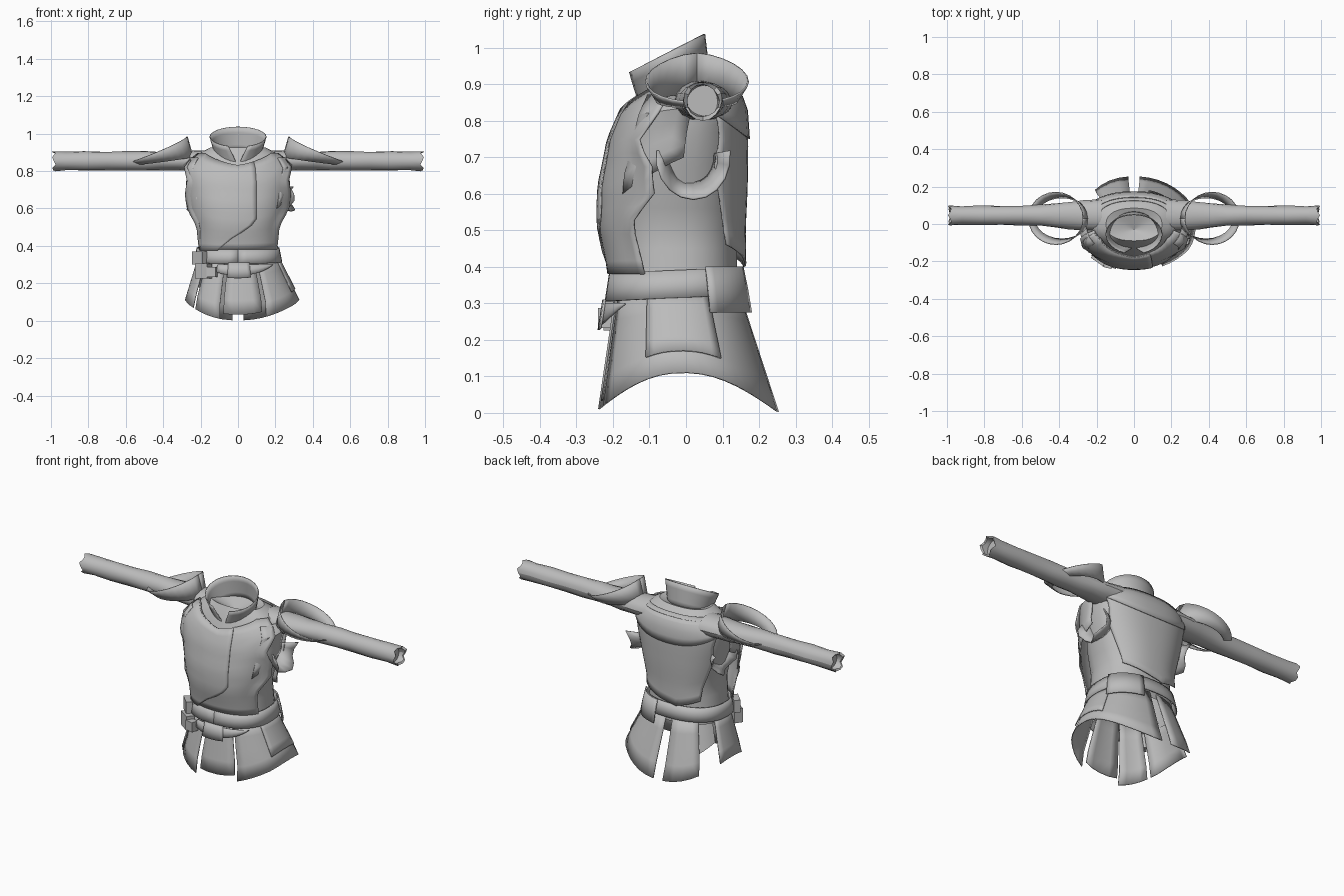
import bpy, math
from math import sin, cos, pi, radians
from mathutils import Vector

cube = bpy.data.objects.get("Cube")
if cube:
    bpy.data.objects.remove(cube, do_unlink=True)

grey = bpy.data.materials.new("cloth grey")
grey.use_nodes = True
grey.diffuse_color = (0.5, 0.5, 0.5, 1)
grey.node_tree.nodes["Principled BSDF"].inputs["Base Color"].default_value = (0.5, 0.5, 0.5, 1)


def lerp(a, b, t):
    return a + (b - a) * t


def table(rows, t):
    """Interpolate rows of (key, values...) at t."""
    if t <= rows[0][0]:
        return rows[0][1:]
    for lo, hi in zip(rows, rows[1:]):
        if t <= hi[0]:
            k = (t - lo[0]) / (hi[0] - lo[0])
            return [lerp(p, q, k) for p, q in zip(lo[1:], hi[1:])]
    return rows[-1][1:]


def sheet(name, fn, nu, nv, thick=0.0, angle=35):
    """Grid surface from fn(u, v), with u and v in 0..1."""
    verts = [fn(i / nu, j / nv) for j in range(nv + 1) for i in range(nu + 1)]
    w = nu + 1
    faces = [(j * w + i, j * w + i + 1, (j + 1) * w + i + 1, (j + 1) * w + i)
             for j in range(nv) for i in range(nu)]
    mesh = bpy.data.meshes.new(name)
    mesh.from_pydata(verts, [], faces)
    mesh.materials.append(grey)
    obj = bpy.data.objects.new(name, mesh)
    bpy.context.collection.objects.link(obj)
    if thick:
        mod = obj.modifiers.new("Thickness", "SOLIDIFY")
        mod.thickness, mod.offset = thick, 0
    bpy.ops.object.select_all(action="DESELECT")
    obj.select_set(True)
    bpy.context.view_layer.objects.active = obj
    bpy.ops.object.shade_smooth_by_angle(angle=radians(angle))
    return obj


def oval(a, rx, yf, yb, z, power=0.85):
    """Point on a boxy oval; angle 0 is the front, 90 is +x."""
    s, c = sin(a), cos(a)
    x = rx * math.copysign(abs(s) ** power, s)
    y = (yf + yb) / 2 - (yb - yf) / 2 * math.copysign(abs(c) ** power, c)
    return Vector((x, y, z))


# Torso: height, half width, front y, back y
BODY = [(0.30, 0.215, -0.20, 0.150), (0.40, 0.205, -0.195, 0.140), (0.50, 0.195, -0.20, 0.140),
        (0.62, 0.225, -0.20, 0.148), (0.75, 0.255, -0.175, 0.152), (0.83, 0.262, -0.14, 0.150),
        (0.89, 0.215, -0.11, 0.130), (0.925, 0.150, -0.09, 0.085), (0.88, 0.0, -0.03, -0.03)]


def on_body(deg, z, off=0.0):
    rx, yf, yb = table(BODY[:8], z)
    return oval(radians(deg), rx + off, yf - off, yb + off, z)


def torso(u, v):
    i = v * (len(BODY) - 1)
    k = min(int(i), len(BODY) - 2)
    z, rx, yf, yb = [lerp(p, q, i - k) for p, q in zip(BODY[k], BODY[k + 1])]
    return oval(u * 2 * pi, rx, yf, yb, z)


sheet("torso", torso, 32, 16)

# Front vest: edge angle and offset by height
VEST = [(0.38, 66, 0.016), (0.52, 62, 0.038), (0.60, 78, 0.036), (0.68, 74, 0.034),
        (0.74, 60, 0.034), (0.83, 70, 0.034), (0.90, 75, 0.012)]


def vest_top(deg):
    """Neckline dips at the front and rises to the shoulders."""
    return 0.83 + 0.065 * min(1, abs(deg) / 45)


def vest(u, v):
    z = lerp(0.38, vest_top((u - 0.5) * 140), v)
    edge, off = table(VEST, z)
    flare = max(0, abs(u - 0.5) - 0.4) * 0.2 * sin(pi * v)
    return on_body(lerp(-edge, edge, u), z, off + flare)


def overlap(u, v):
    z = lerp(0.375, vest_top(lerp(-65, 14, u)), v)
    edge, off = table(VEST, z)
    seam = table([(0.37, -26), (0.53, 20), (0.84, 14)], z)[0]
    return on_body(lerp(-edge + 6, seam, u), z, off + 0.006)


sheet("front_vest", vest, 24, 14, 0.006)
sheet("front_overlap", overlap, 16, 14, 0.004)


# Back vest with a diagonal hem standing off the waist, and the yoke above it
def back_vest(u, v):
    edge = table([(0, 46), (0.5, 62), (0.7, 58), (1, 72)], v)[0]
    low = 0.40 + 0.10 * abs(u - 0.6)
    return on_body(180 + lerp(-edge, edge, u), lerp(low, 0.89, v), lerp(0.022, 0.013, v))


sheet("back_vest", back_vest, 20, 12, 0.006)
sheet("back_yoke", lambda u, v: on_body(lerp(112, 248, u),
      lerp(0.82 - 0.07 * sin(pi * u), 0.905, v), lerp(0.021, 0.014, v)), 16, 4, 0.004)


# Collar: flared, tilted forward and open at the front
def collar(u, v):
    gap = lerp(2, 20, v)
    a = radians(lerp(gap, 360 - gap, u))
    back = (1 - cos(a)) / 2
    z = lerp(lerp(0.83, 0.91, back), lerp(0.93, 1.037, back), v)
    return oval(a, lerp(0.115, 0.15, v), lerp(-0.12, -0.16, v), lerp(0.065, 0.05, v), z, 1)


sheet("collar", collar, 28, 4, 0.005)

# Sleeves: distance from centre, half depth, half height
SLEEVE = [(0.17, 0.085, 0.060), (0.26, 0.080, 0.053), (0.34, 0.074, 0.051), (0.42, 0.064, 0.050),
          (0.50, 0.056, 0.052), (0.60, 0.053, 0.052), (0.70, 0.050, 0.050), (0.82, 0.052, 0.051),
          (0.92, 0.050, 0.050), (0.985, 0.053, 0.053), (0.98, 0.044, 0.044),
          (0.95, 0.042, 0.042), (0.95, 0.0, 0.0)]
RIM = len(SLEEVE) - 4


def sleeve(side):
    def fn(u, v):
        j = round(v * (len(SLEEVE) - 1))
        x, ry, rz = SLEEVE[j]
        a = u * 2 * pi
        fold = 1 + 0.04 * sin(3 * a + 2.1 * j)
        x += (0.01 * sin(5 * a)) if j in (RIM, RIM + 1) else 0
        return (side * x, 0.046 + ry * fold * cos(a), 0.854 + rz * fold * sin(a))
    return fn


# Shoulder guards: open bands, tall near the neck and thin outside
def guard(side):
    def fn(u, v):
        a = u * 2 * pi
        out = (1 - cos(a)) / 2
        x = lerp(lerp(0.24, 0.272, v), lerp(0.53, 0.565, v), out)
        z = lerp(lerp(0.875, 0.985, v), lerp(0.835, 0.85, v), out ** 0.8)
        return (side * x, 0.03 + lerp(0.11, 0.14, v) * sin(a), z)
    return fn


# Side pads: U shaped flaps flaring from the ribs, wider on the left
def side_pad(side):
    def fn(u, v):
        a = lerp(pi * 0.95, pi * 2.05, u)
        r = lerp(0.055, 0.10, v)
        x = lerp(0.205, 0.27 + 0.015 * side, v) + 0.02 * v * sin(4 * a)
        return (side * x, 0.02 + r * cos(a), 0.70 + r * 1.15 * sin(a))
    return fn


# Armhole drapes hanging from the shoulder
def drape(side):
    def fn(u, v):
        z = lerp(0.87, 0.60 + 0.10 * u, v)
        return on_body(side * lerp(50, 92, u), z, 0.036 - 0.016 * u + 0.006 * sin(9 * v))
    return fn


for side, tag in ((1, "left"), (-1, "right")):
    sheet(tag + "_sleeve", sleeve(side), 16, len(SLEEVE) - 1)
    sheet(tag + "_shoulder_guard", guard(side), 24, 2, 0.005)
    sheet(tag + "_side_pad", side_pad(side), 10, 2, 0.006)
    sheet(tag + "_drape", drape(side), 5, 5, 0.005)


# Skirt panels: flared, hem arched over the hips, wider on the left
def skirt(a0, a1, off=0.0, hem=0.0, top=0.33):
    def fn(u, v):
        a = radians(lerp(a0, a1, u))
        low = 0.11 - 0.108 * cos(a) ** 2 + hem
        z = lerp(top, low, v)
        t = (0.33 - z) / 0.32
        rx = 0.215 + (0.1 + 0.025 * sin(a)) * min(1, t * 1.3) + off
        return oval(a, rx, -0.197 - 0.05 * t - off, 0.145 + 0.105 * t + off, z, 0.9)
    return fn


PANELS = [("front_centre_skirt", -13, 22, -0.012, 0.03), ("left_skirt", 25, 176, 0, 0),
          ("back_skirt", 184, 222, 0, 0), ("right_skirt", 250, 308, 0, 0),
          ("front_right_skirt", 312, 344, 0, 0)]
for name, a0, a1, off, hem in PANELS:
    sheet(name, skirt(a0, a1, off, hem), max(4, (a1 - a0) // 8), 4, 0.005)
sheet("left_hip_tab", skirt(66, 116, 0.008, 0.06), 8, 4, 0.005)
sheet("back_underskirt", skirt(222, 250, -0.02, 0.1), 4, 3)


# Belt, its hanging back tab and the front buckle strap
def belt(u, v):
    deg = 360 * u
    return on_body(deg, lerp(0.315, 0.39, v) - 0.01 * cos(radians(deg)), 0.020 - 0.008 * v)


sheet("belt", belt, 40, 2, 0.006)
sheet("belt_back_tab", lambda u, v: on_body(lerp(112, 165, u), lerp(0.275, 0.40, v),
      0.034 - 0.014 * v), 8, 2, 0.006)
sheet("buckle_strap", skirt(-24, 46, 0.02, 0.24, 0.30), 12, 2, 0.006)
sheet("buckle", skirt(-10, 12, 0.026, 0.225, 0.31), 6, 2, 0.006)


def box(name, centre, size, turn):
    bpy.ops.mesh.primitive_cube_add(size=1, location=centre, rotation=(0, 0, radians(turn)))
    obj = bpy.context.object
    obj.name, obj.scale = name, size
    obj.data.materials.append(grey)
    mod = obj.modifiers.new("Soft edges", "BEVEL")
    mod.width, mod.segments = 0.008, 1


# Pouches on the right front of the belt
box("pouch", (-0.185, -0.185, 0.265), (0.08, 0.045, 0.08), -35)
box("pouch_flap", (-0.205, -0.155, 0.335), (0.08, 0.035, 0.07), -45)
box("small_pouch", (-0.14, -0.215, 0.26), (0.05, 0.04, 0.055), -15)
